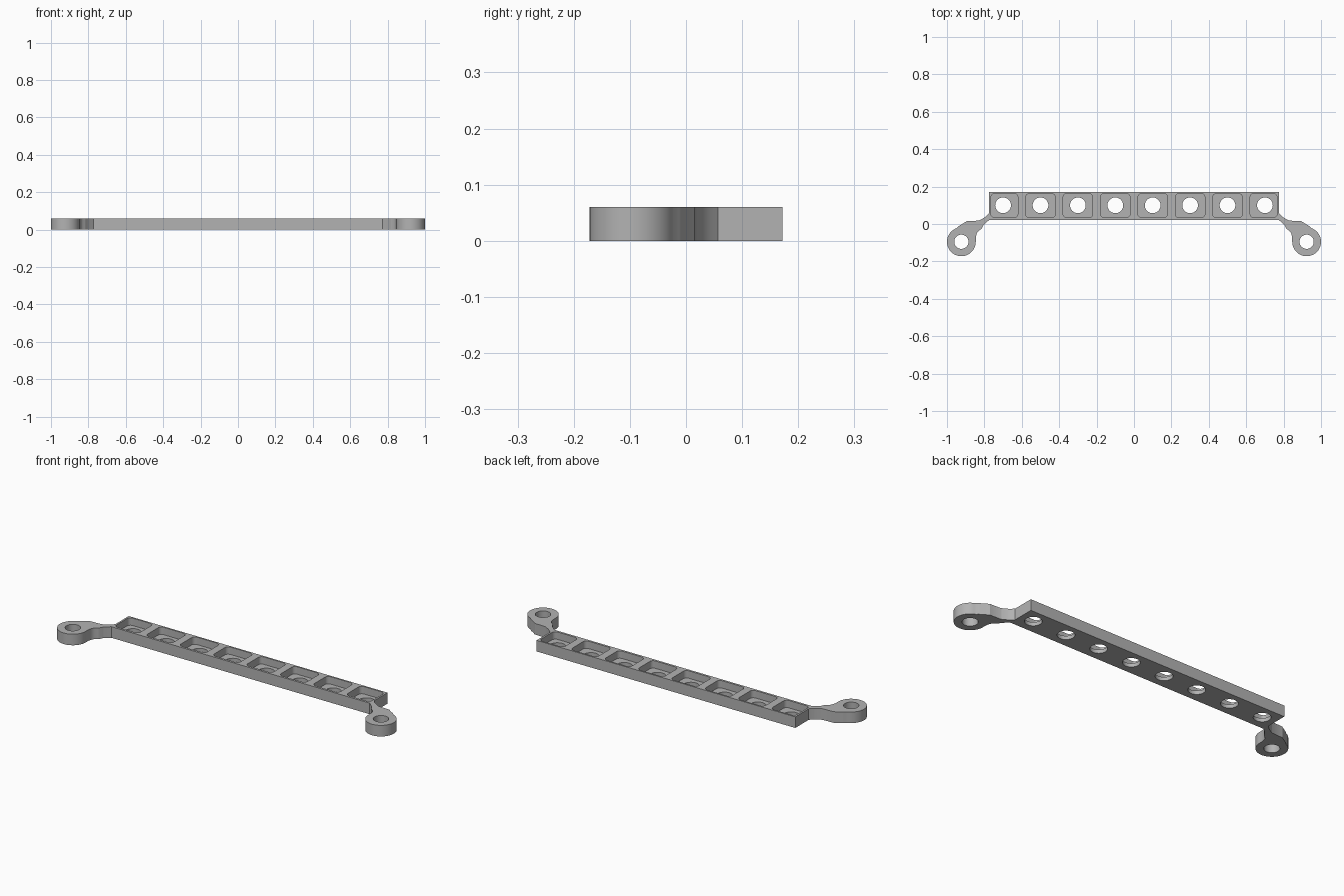
import bpy, bmesh
from math import sin, cos, radians

cube = bpy.data.objects.get("Cube")
if cube:
    bpy.data.objects.remove(cube)

HEIGHT, FLOOR = 0.06, 0.02
BAR_X, BAR_Y0, BAR_Y1 = 0.775, 0.022, 0.172
HOLE_Y, HOLE_R = 0.1, 0.042
EYE_X, EYE_Y, EYE_R, EYE_HOLE = 0.923, -0.095, 0.077, 0.038

grey = bpy.data.materials.new("grey plastic")
grey.use_nodes = True
grey.diffuse_color = (0.45, 0.45, 0.45, 1)
grey.node_tree.nodes["Principled BSDF"].inputs["Base Color"].default_value = (0.45, 0.45, 0.45, 1)


def arc(cx, cy, r, start, end, steps):
    angles = [radians(start + (end - start) * i / steps) for i in range(steps + 1)]
    return [(cx + r * cos(a), cy + r * sin(a)) for a in angles]


def circle(cx, cy, r):
    return arc(cx, cy, r, 0, 360, 40)[:-1]


def rounded_rect(x0, x1, y0, y1, r):
    corners = [(x1 - r, y1 - r), (x0 + r, y1 - r), (x0 + r, y0 + r), (x1 - r, y0 + r)]
    return [p for i, (x, y) in enumerate(corners) for p in arc(x, y, r, 90 * i, 90 * i + 90, 6)]


def smooth_path(points, steps=4):
    """Catmull-Rom curve through the points."""
    pts = [points[0]] + points + [points[-1]]
    out = []
    for a, b, c, d in zip(pts, pts[1:], pts[2:], pts[3:]):
        for i in range(steps):
            t = i / steps
            out.append(tuple(0.5 * (2 * q + (r - p) * t + (2 * p - 5 * q + 4 * r - s) * t**2
                                    + (3 * q - p - 3 * r + s) * t**3)
                             for p, q, r, s in zip(a, b, c, d)))
    return out + [points[-1]]


def prism(name, outline, z0=0.0, z1=HEIGHT):
    bm = bmesh.new()
    face = bm.faces.new([bm.verts.new((x, y, z0)) for x, y in outline])
    top = bmesh.ops.extrude_face_region(bm, geom=[face])["geom"]
    bmesh.ops.translate(bm, vec=(0, 0, z1 - z0),
                        verts=[v for v in top if isinstance(v, bmesh.types.BMVert)])
    bmesh.ops.recalc_face_normals(bm, faces=bm.faces)
    mesh = bpy.data.meshes.new(name)
    bm.to_mesh(mesh)
    bm.free()
    mesh.materials.append(grey)
    obj = bpy.data.objects.new(name, mesh)
    bpy.context.collection.objects.link(obj)
    return obj


def combine(target, other, operation):
    """Apply a boolean and discard the helper."""
    mod = target.modifiers.new("join", 'BOOLEAN')
    mod.operation, mod.object, mod.solver = operation, other, 'EXACT'
    bpy.context.view_layer.objects.active = target
    bpy.ops.object.modifier_apply(modifier=mod.name)
    bpy.data.objects.remove(other)


# Straight bar
bar = prism("holed_mounting_bar", [(-BAR_X, BAR_Y0), (BAR_X, BAR_Y0), (BAR_X, BAR_Y1), (-BAR_X, BAR_Y1)])

# Curved arms with a round eyelet at each end
upper = smooth_path([(0.771, 0.061), (0.798, 0.036), (0.83, 0.018)])
shoulder = smooth_path([(0.895, 0.015), (0.912, 0.004), (0.938, -0.012)])
eyelet = arc(EYE_X, EYE_Y, EYE_R, 70, -180, 40)
lower = smooth_path([(0.846, -0.075), (0.838, -0.045), (0.815, -0.025)])
inner = smooth_path([(0.805, -0.006), (0.79, 0.008), (0.771, 0.024)])
outline = upper + shoulder + eyelet + lower + inner
for side in (1, -1):
    arm = prism("eyelet_arm", [(side * x, y) for x, y in outline])
    combine(bar, arm, 'UNION')
    combine(bar, prism("eyelet_cutter", circle(side * EYE_X, EYE_Y, EYE_HOLE), -0.1, 0.2), 'DIFFERENCE')

# Rounded pockets, each with a through hole in its floor
for i in range(8):
    x = -0.7 + 0.2 * i
    x0, x1 = max(x - 0.079, -0.765), min(x + 0.079, 0.765)
    combine(bar, prism("pocket_cutter", rounded_rect(x0, x1, 0.034, 0.163, 0.02), FLOOR, 0.2), 'DIFFERENCE')
    combine(bar, prism("hole_cutter", circle(x, HOLE_Y, HOLE_R), -0.1, 0.2), 'DIFFERENCE')

bpy.ops.object.select_all(action='DESELECT')
bar.select_set(True)
bpy.context.view_layer.objects.active = bar
bpy.ops.object.shade_smooth_by_angle(angle=radians(30))
